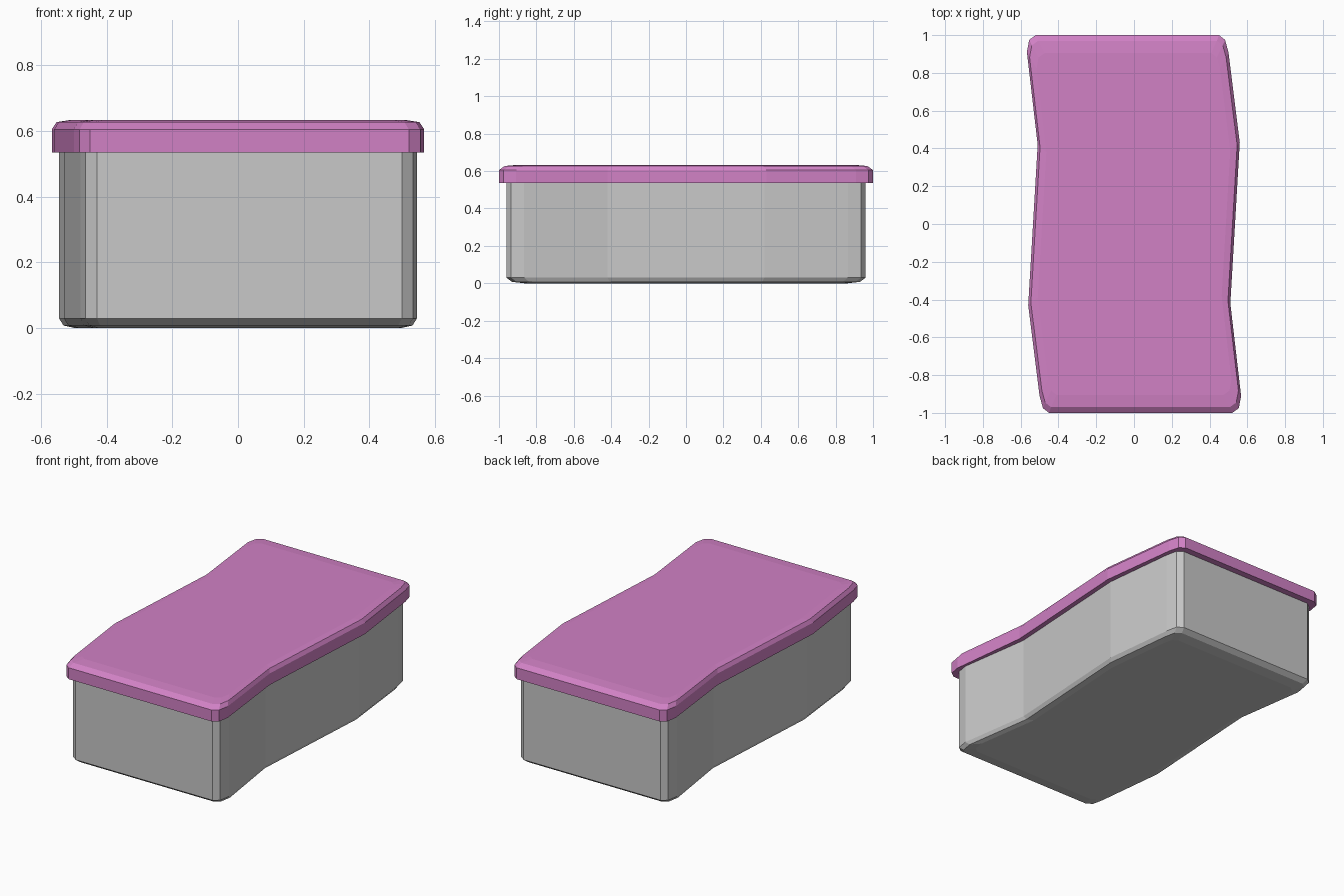
import bpy
import bmesh

cube = bpy.data.objects.get("Cube")
if cube:
    bpy.data.objects.remove(cube, do_unlink=True)


def make_material(name, rgb):
    mat = bpy.data.materials.new(name)
    mat.use_nodes = True
    mat.diffuse_color = (*rgb, 1)
    mat.node_tree.nodes["Principled BSDF"].inputs["Base Color"].default_value = (*rgb, 1)
    return mat


def loft(name, half, levels, mat):
    """Stack scaled copies of a wavy outline; the half repeats turned by 180 degrees."""
    outline = half + [(-x, -y) for x, y in half]
    bm = bmesh.new()
    rings = [[bm.verts.new((x * sx, y * sy, z)) for x, y in outline]
             for sx, sy, z in levels]
    count = len(outline)
    for low, high in zip(rings, rings[1:]):
        for i in range(count):
            j = (i + 1) % count
            bm.faces.new((low[i], low[j], high[j], high[i]))
    bm.faces.new(rings[0][::-1])
    bm.faces.new(rings[-1])
    bmesh.ops.recalc_face_normals(bm, faces=bm.faces)
    mesh = bpy.data.meshes.new(name)
    bm.to_mesh(mesh)
    bm.free()
    mesh.materials.append(mat)
    obj = bpy.data.objects.new(name, mesh)
    bpy.context.collection.objects.link(obj)
    return obj


grey = make_material("light grey", (0.58, 0.58, 0.58))
pink = make_material("orchid pink", (0.64, 0.22, 0.56))

# Container with a rounded lower edge
box_half = [(-0.43, -0.96), (0.50, -0.96), (0.533, -0.935), (0.545, -0.865),
            (0.48, -0.42), (0.53, 0.42), (0.48, 0.865), (0.465, 0.935)]
loft("container", box_half,
     [(0.91, 0.90, 0), (0.975, 0.97, 0.008), (1, 1, 0.03), (1, 1, 0.56)], grey)

# Overhanging lid with a softened upper edge
lid_half = [(-0.45, -1.0), (0.52, -1.0), (0.555, -0.975), (0.567, -0.91),
            (0.51, -0.42), (0.56, 0.43), (0.50, 0.91), (0.482, 0.975)]
loft("lid", lid_half,
     [(1, 1, 0.535), (1, 1, 0.605), (0.975, 0.97, 0.627), (0.91, 0.905, 0.633)], pink)
